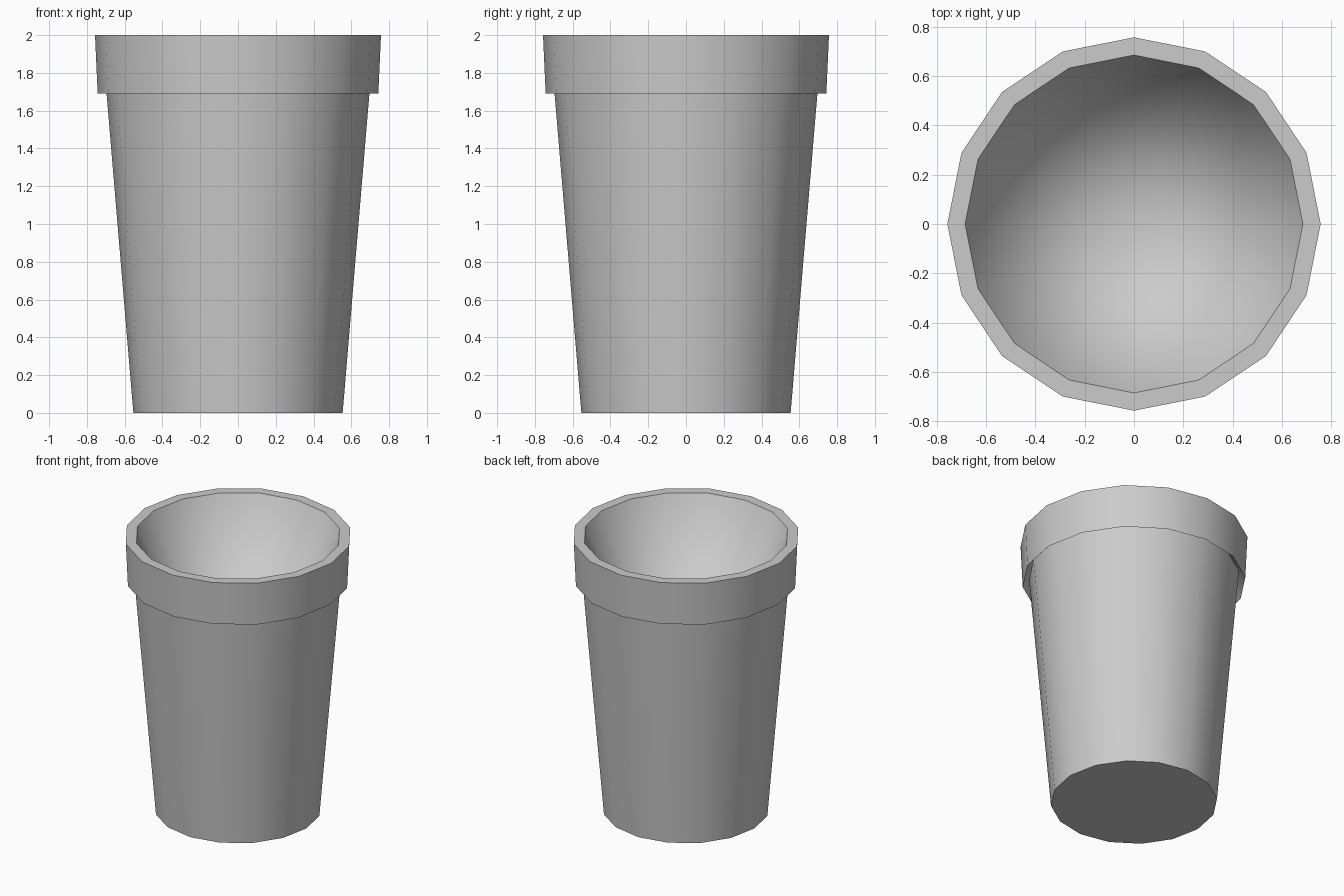
import bpy, bmesh
from math import cos, sin, pi

if "Cube" in bpy.data.objects:
    bpy.data.objects.remove(bpy.data.objects["Cube"])

SIDES = 16


def lathe(name, profile, sharp_rings):
    """Revolve (radius, z) points into one shell, capping the last ring."""
    bm = bmesh.new()
    rings = []
    for r, z in profile:
        rings.append([bm.verts.new((r * cos(2 * pi * i / SIDES),
                                    r * sin(2 * pi * i / SIDES), z))
                      for i in range(SIDES)])
    for a, b in zip(rings, rings[1:]):
        for i in range(SIDES):
            j = (i + 1) % SIDES
            bm.faces.new((a[i], b[i], b[j], a[j]))
    bm.faces.new(rings[-1][::-1])
    for f in bm.faces:
        f.smooth = True
    for k in sharp_rings:
        for i in range(SIDES):
            bm.edges.get((rings[k][i], rings[k][(i + 1) % SIDES])).smooth = False
    # Points on the axis become a single tip
    bmesh.ops.remove_doubles(bm, verts=bm.verts, dist=1e-5)
    mesh = bpy.data.meshes.new(name)
    bm.to_mesh(mesh)
    bm.free()
    obj = bpy.data.objects.new(name, mesh)
    bpy.context.collection.objects.link(obj)
    return obj


# Funnel-shaped inside, flat lip, rim band, recessed underside, tapered body
lathe("cup",
      [(0.0, 0.6), (0.685, 2.0), (0.757, 2.0), (0.743, 1.69),
       (0.70, 1.74), (0.554, 0.0)],
      [1, 2, 3, 4, 5])
